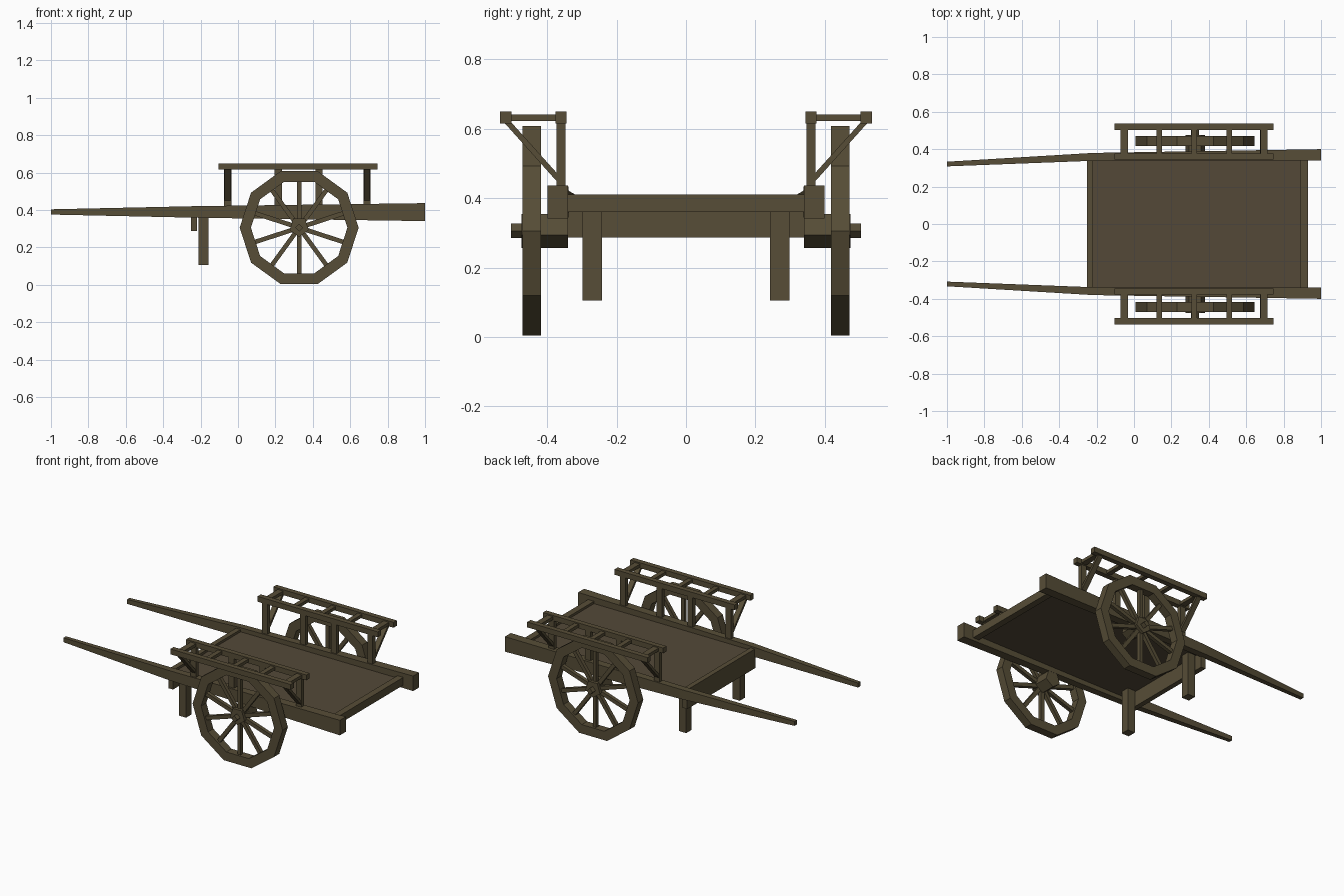
import bpy, bmesh, math
from mathutils import Vector, Matrix

if "Cube" in bpy.data.objects:
    bpy.data.objects.remove(bpy.data.objects["Cube"])


def material(name, rgb):
    m = bpy.data.materials.new(name)
    m.diffuse_color = (*rgb, 1)
    m.use_nodes = True
    m.node_tree.nodes["Principled BSDF"].inputs["Base Color"].default_value = m.diffuse_color
    return m


wood = material("dark wood", (0.095, 0.075, 0.038))
floor_wood = material("floor wood", (0.088, 0.066, 0.039))


def finish(bm, name, mat=wood):
    bmesh.ops.recalc_face_normals(bm, faces=bm.faces[:])
    me = bpy.data.meshes.new(name)
    bm.to_mesh(me)
    bm.free()
    me.materials.append(mat)
    ob = bpy.data.objects.new(name, me)
    bpy.context.collection.objects.link(ob)
    return ob


def loft(bm, rings):
    """Skin rings of points and cap both ends."""
    vs = [[bm.verts.new(p) for p in r] for r in rings]
    n = len(vs[0])
    for a, b in zip(vs, vs[1:]):
        for i in range(n):
            bm.faces.new((a[i], a[(i + 1) % n], b[(i + 1) % n], b[i]))
    bm.faces.new(vs[0])
    bm.faces.new(vs[-1])


def box(name, x, y, z, mat=wood):
    bm = bmesh.new()
    loft(bm, [[(px, y[0], z[0]), (px, y[1], z[0]), (px, y[1], z[1]), (px, y[0], z[1])] for px in x])
    return finish(bm, name, mat)


def both(y, s):
    return sorted((y[0] * s, y[1] * s))


WX, WZ = 0.327, 0.306      # wheel centre


def circle(r, n, y, phase=0, z=WZ):
    return [(WX + r * math.cos(phase + math.tau * i / n), y,
             z + r * math.sin(phase + math.tau * i / n)) for i in range(n)]


# Cart bed
box("floor", (-0.23, 0.90), (-0.345, 0.345), (0.385, 0.395), floor_wood)
box("front_board", (-0.25, -0.218), (-0.345, 0.345), (0.287, 0.41))
box("rear_board", (0.888, 0.93), (-0.345, 0.345), (0.36, 0.41))

for s, side in ((-1, "right"), (1, "left")):
    # Side beam tapering into the pulling shaft
    bm = bmesh.new()
    loft(bm, [[(x, s * a, lo), (x, s * b, lo), (x, s * b, hi), (x, s * a, hi)]
              for x, a, b, lo, hi in ((-1, 0.308, 0.333, 0.376, 0.404),
                                      (-0.22, 0.338, 0.38, 0.359, 0.421),
                                      (1, 0.34, 0.40, 0.341, 0.437))])
    finish(bm, side + "_shaft")
    box(side + "_leg", (-0.21, -0.158), both((0.243, 0.298), s), (0.105, 0.39))

    # Ten-sided wheel rim
    bm = bmesh.new()
    rings = [[bm.verts.new(p) for p in circle(r, 10, s * y)]
             for r, y in ((0.318, 0.418), (0.318, 0.471), (0.258, 0.471), (0.258, 0.418))]
    for k in range(4):
        a, b = rings[k], rings[(k + 1) % 4]
        for i in range(10):
            j = (i + 1) % 10
            bm.faces.new((a[i], a[j], b[j], b[i]))
    finish(bm, side + "_wheel_rim")

    # Spokes
    bm = bmesh.new()
    for i in range(10):
        rot = (Matrix.Translation((WX, s * 0.445, WZ))
               @ Matrix.Rotation(math.tau * i / 10, 4, 'Y'))
        loft(bm, [[rot @ Vector((u * 0.012, v * 0.012, h))
                   for u, v in ((-1, -1), (1, -1), (1, 1), (-1, 1))] for h in (0.03, 0.25)])
    finish(bm, side + "_spokes")

    # Hub and axle end
    bm = bmesh.new()
    loft(bm, [circle(0.054, 5, s * y, -math.pi / 2, 0.31) for y in (0.34, 0.475)])
    finish(bm, side + "_hub")
    bm = bmesh.new()
    loft(bm, [circle(0.021, 4, s * y) for y in (0.40, 0.505)])
    finish(bm, side + "_axle_end")

    # Rack above the wheel
    for nm, y in (("inner", (0.344, 0.377)), ("outer", (0.503, 0.536))):
        box(f"{side}_rack_{nm}_rail", (-0.103, 0.747), both(y, s), (0.616, 0.65))
    for i in range(5):
        x, w = -0.052 + i * 0.187, 0.019 if i in (0, 4) else 0.015
        box(side + "_rack_slat", (x - w, x + w), both((0.36, 0.52), s), (0.622, 0.642))
    for x in (-0.055, 0.215, 0.433, 0.69):
        box(side + "_rack_post", (x - 0.019, x + 0.019), both((0.347, 0.374), s), (0.40, 0.625))
    for x in (-0.055, 0.69):
        bm = bmesh.new()
        loft(bm, [[(x + d, s * y, z) for y, z in
                   ((0.365, 0.44), (0.365, 0.464), (0.507, 0.622), (0.528, 0.622))]
                  for d in (-0.017, 0.017)])
        finish(bm, side + "_rack_brace")
